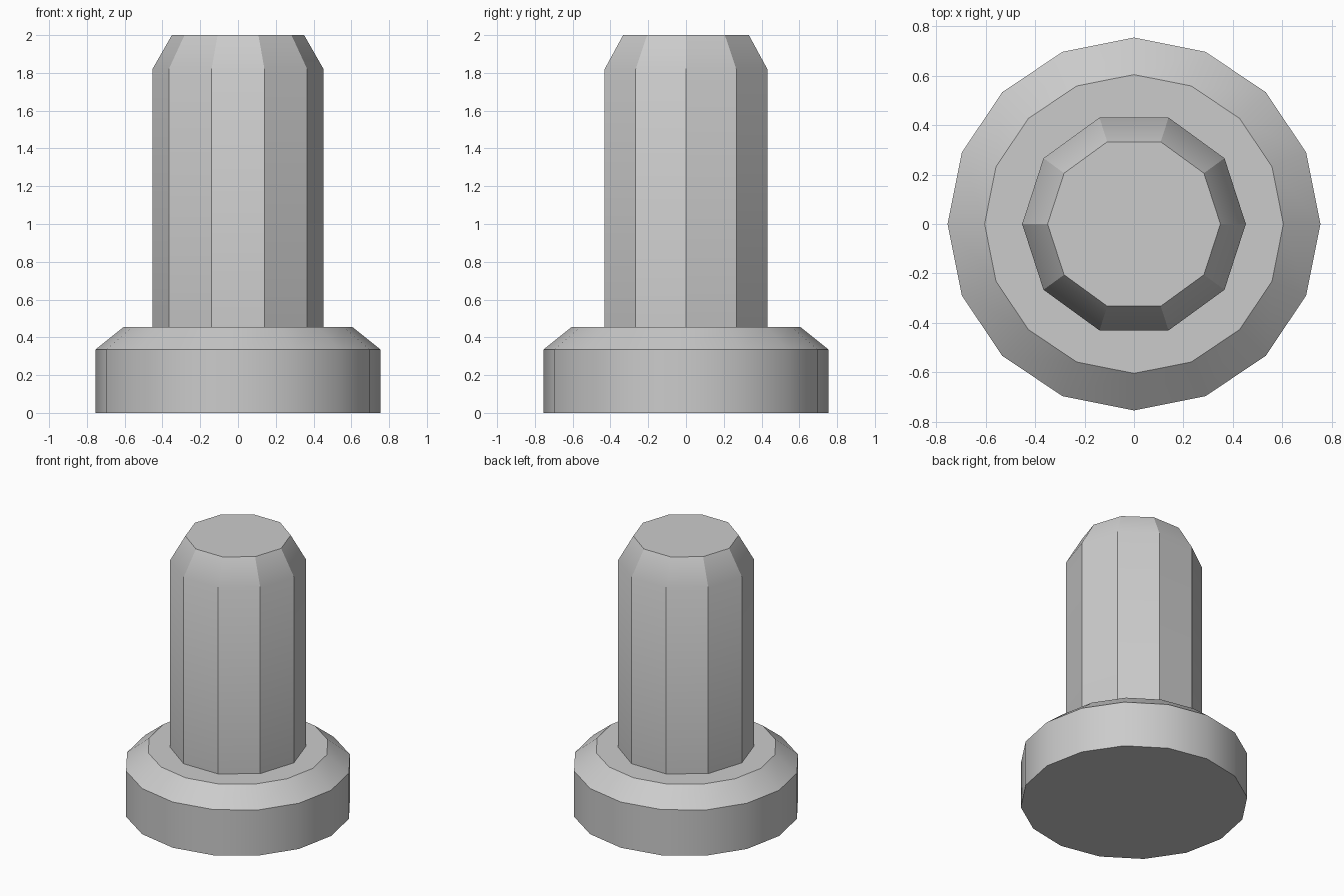
import bpy, bmesh
from math import radians, pi, cos, sin

if "Cube" in bpy.data.objects:
    bpy.data.objects.remove(bpy.data.objects["Cube"], do_unlink=True)

grey = bpy.data.materials.new("plain grey")
grey.use_nodes = True
colour = (0.6, 0.6, 0.6, 1)
grey.diffuse_color = colour
grey.node_tree.nodes["Principled BSDF"].inputs["Base Color"].default_value = colour


def lathe(name, profile, sides):
    """Closed faceted solid from (radius, height) rings, bottom to top."""
    bm = bmesh.new()
    rings = [[bm.verts.new((r * cos(2 * pi * i / sides), r * sin(2 * pi * i / sides), z))
              for i in range(sides)] for r, z in profile]
    for low, high in zip(rings, rings[1:]):
        for i in range(sides):
            j = (i + 1) % sides
            bm.faces.new((low[i], low[j], high[j], high[i]))
    bm.faces.new(rings[0][::-1])
    bm.faces.new(rings[-1])
    mesh = bpy.data.meshes.new(name)
    bm.to_mesh(mesh)
    bm.free()
    mesh.materials.append(grey)
    obj = bpy.data.objects.new(name, mesh)
    bpy.context.collection.objects.link(obj)
    bpy.ops.object.select_all(action='DESELECT')
    obj.select_set(True)
    bpy.context.view_layer.objects.active = obj
    bpy.ops.object.shade_smooth_by_angle(angle=radians(30))
    return obj


# Wide chamfered foot
lathe("base", [(0.755, 0), (0.755, 0.335), (0.605, 0.455)], 16)
# Ten-sided post with a tapered tip
lathe("post", [(0.453, 0.455), (0.453, 1.82), (0.35, 2)], 10)
